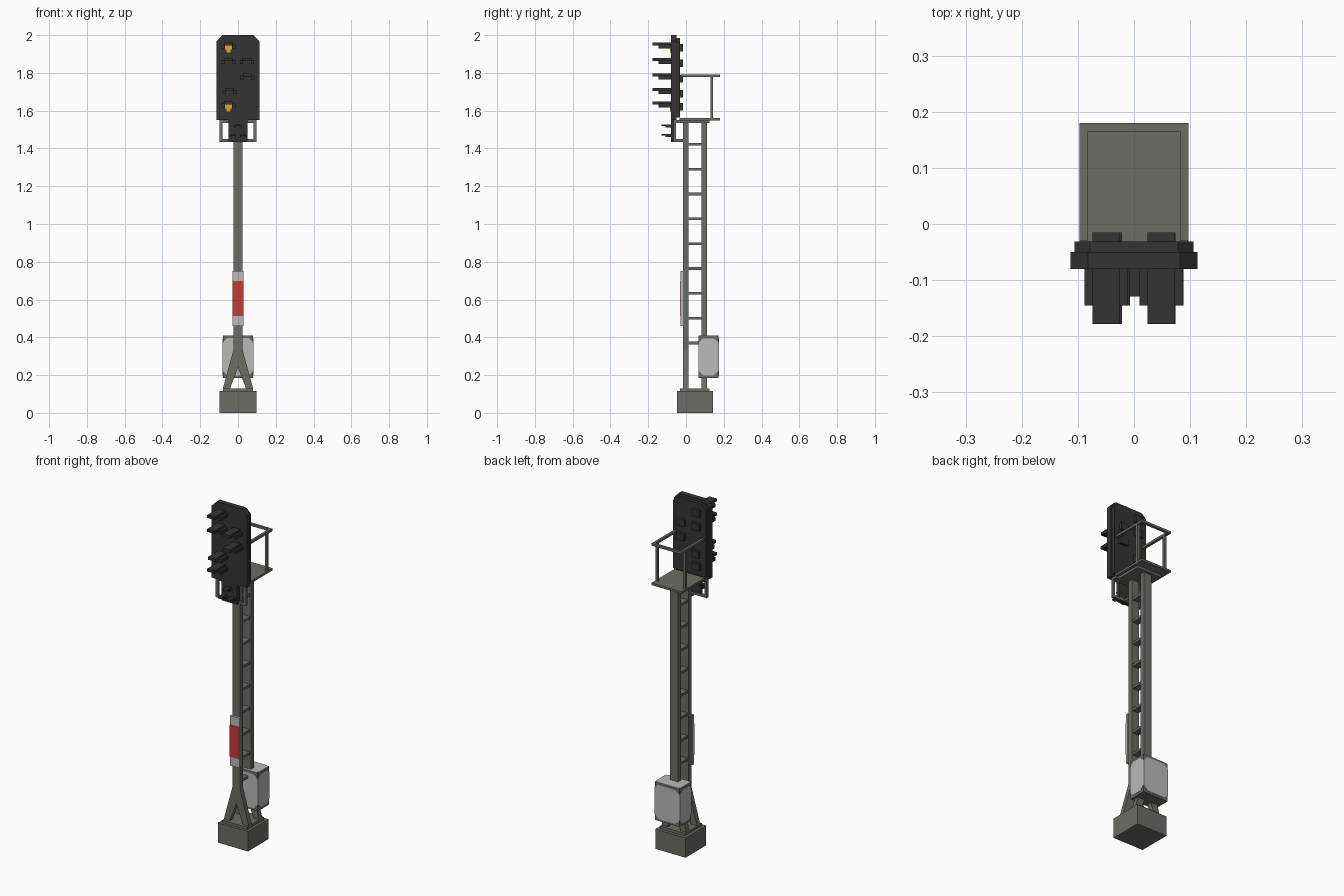
import bpy, bmesh
from mathutils import Vector

if "Cube" in bpy.data.objects:
    bpy.data.objects.remove(bpy.data.objects["Cube"])


def material(name, rgb):
    m = bpy.data.materials.new(name)
    m.diffuse_color = (*rgb, 1)
    m.use_nodes = True
    m.node_tree.nodes["Principled BSDF"].inputs["Base Color"].default_value = m.diffuse_color
    return m


GREY = material("steel grey", (0.15, 0.153, 0.13))
DARK = material("housing black", (0.034, 0.034, 0.034))
LIGHT = material("light grey", (0.48, 0.49, 0.48))
RED = material("sign red", (0.58, 0.04, 0.04))
YELLOW = material("lamp yellow", (0.75, 0.40, 0.02))


def prism(name, pts, direction, mat):
    """Extrude a planar polygon along a direction vector."""
    bm = bmesh.new()
    face = bm.faces.new([bm.verts.new(p) for p in pts])
    ext = bmesh.ops.extrude_face_region(bm, geom=[face])["geom"]
    bmesh.ops.translate(bm, vec=Vector(direction),
                        verts=[v for v in ext if isinstance(v, bmesh.types.BMVert)])
    bmesh.ops.recalc_face_normals(bm, faces=bm.faces)
    me = bpy.data.meshes.new(name)
    bm.to_mesh(me)
    bm.free()
    me.materials.append(mat)
    ob = bpy.data.objects.new(name, me)
    bpy.context.collection.objects.link(ob)
    return ob


def box(name, x, y, z, mat):
    pts = [(x[0], y[0], z[0]), (x[1], y[0], z[0]), (x[1], y[1], z[0]), (x[0], y[1], z[0])]
    return prism(name, pts, (0, 0, z[1] - z[0]), mat)


def front_prism(name, xz, y0, y1, mat):
    return prism(name, [(x, y0, z) for x, z in xz], (0, y1 - y0, 0), mat)


def octagon(a, b, c):
    """Rectangle with cut corners, half sizes a and b."""
    return [(-a + c, -b), (a - c, -b), (a, -b + c), (a, b - c),
            (a - c, b), (-a + c, b), (-a, b - c), (-a, -b + c)]


# Foundation
box("foundation", (-0.097, 0.097), (-0.047, 0.143), (0, 0.115), GREY)
box("foot_plate", (-0.08, 0.08), (-0.032, 0.125), (0.115, 0.13), GREY)

# Twin posts with split legs
for label, y0, y1 in (("front", -0.016, 0.012), ("rear", 0.082, 0.11)):
    box(label + "_post", (-0.025, 0.025), (y0, y1), (0.33, 1.54), GREY)
    for s, side in ((-1, "left"), (1, "right")):
        leg = [(0.025, 0.33), (0, 0.33), (0, 0.24), (0.042, 0.13), (0.08, 0.13)]
        front_prism(f"{label}_leg_{side}", [(s * x, z) for x, z in leg], y0, y1, GREY)

# Ladder rungs between the posts
for i in range(9):
    z = 0.37 + i * 0.1315
    box("rung", (-0.02, 0.02), (0.012, 0.082), (z - 0.007, z + 0.007), GREY)

# Mast sign: red field between pale ends
box("mast_sign", (-0.03, 0.03), (-0.03, -0.016), (0.46, 0.75), LIGHT)
box("sign_red_field", (-0.03, 0.03), (-0.033, -0.03), (0.512, 0.697), RED)

# Cabinet with pale panels that leave the corners bare
CX, CY, CZ = 0.082, 0.055, 0.112
cy, cz = 0.12, 0.297
box("cabinet", (-CX + 0.002, CX - 0.002), (cy - CY + 0.002, cy + CY - 0.002),
    (cz - CZ, cz + CZ - 0.002), GREY)
for s in (-1, 1):
    prism("cabinet_face_panel", [(u, cy + s * (CY - 0.002), cz + v) for u, v in octagon(CX - 0.002, CZ - 0.012, 0.024)],
          (0, s * 0.002, 0), LIGHT)
    prism("cabinet_side_panel", [(s * (CX - 0.002), cy + u, cz + v) for u, v in octagon(CY - 0.002, CZ - 0.014, 0.024)],
          (s * 0.002, 0, 0), LIGHT)
prism("cabinet_top_panel", [(u, cy + v, cz + CZ - 0.002) for u, v in octagon(CX - 0.002, CY - 0.002, 0.012)],
      (0, 0, 0.002), LIGHT)

# Service platform and railing
box("platform_bearer", (-0.08, 0.08), (-0.032, 0.125), (1.535, 1.549), GREY)
box("platform", (-0.097, 0.097), (-0.035, 0.18), (1.549, 1.561), GREY)
box("rail_back", (-0.097, 0.097), (0.165, 0.18), (1.778, 1.791), GREY)
for s in (-1, 1):
    x = sorted((s * 0.082, s * 0.097))
    box("rail_side", x, (-0.03, 0.165), (1.778, 1.791), GREY)
    box("rail_post", x, (0.129, 0.144), (1.561, 1.778), GREY)

# Main signal head
front_prism("signal_board", [(-0.113, 1.55), (0.113, 1.55), (0.113, 1.968), (0.082, 2.0),
                             (-0.082, 2.0), (-0.113, 1.968)], -0.08, -0.05, DARK)
front_prism("signal_back", [(-0.106, 1.565), (0.106, 1.565), (0.106, 1.96), (0.078, 1.985),
                            (-0.078, 1.985), (-0.106, 1.96)], -0.05, -0.031, DARK)


def hood(x, z, lit):
    """Stepped lamp hood with a lamp box behind the board."""
    box("hood_top", (x - 0.024, x + 0.024), (-0.178, -0.08), (z - 0.012, z + 0.004), DARK)
    for s in (-1, 1):
        xs = sorted((x + s * 0.022, x + s * 0.038))
        box("hood_wing", xs, (-0.145, -0.08), (z - 0.028, z - 0.008), DARK)
    box("lamp_box", (x - 0.024, x + 0.024), (-0.031, -0.015), (z - 0.045, z - 0.005), DARK)
    if lit:
        lens = [(-0.019, -0.012), (0.019, -0.012), (0.019, -0.033), (0.010, -0.033),
                (0.010, -0.05), (-0.010, -0.05), (-0.010, -0.033), (-0.019, -0.033)]
        front_prism("lit_lens", [(x + u, z + v) for u, v in lens], -0.086, -0.08, YELLOW)


for x, z, lit in ((-0.05, 1.957, True), (-0.05, 1.876, False), (0.048, 1.876, False),
                  (0.05, 1.793, False), (-0.045, 1.715, False), (-0.05, 1.645, True)):
    hood(x, z, lit)

# Small lower signal
box("lower_signal", (-0.051, 0.051), (-0.08, -0.055), (1.435, 1.55), DARK)
for x, z in ((0, 1.523), (-0.028, 1.472), (0.028, 1.472)):
    box("lower_hood", (x - 0.011, x + 0.011), (-0.129, -0.08), (z - 0.004, z + 0.004), DARK)
    for s in (-1, 1):
        xs = sorted((x + s * 0.011, x + s * 0.018))
        box("lower_hood_wing", xs, (-0.108, -0.08), (z - 0.012, z), DARK)

# Hanging bracket carrying the lower signal
box("bracket_bar", (-0.097, 0.097), (-0.066, -0.052), (1.435, 1.449), GREY)
box("bracket_arm", (-0.02, 0.02), (-0.052, -0.016), (1.435, 1.449), GREY)
box("bracket_top", (-0.097, 0.097), (-0.066, -0.03), (1.536, 1.55), GREY)
for s in (-1, 1):
    box("bracket_hanger", sorted((s * 0.083, s * 0.097)), (-0.066, -0.052), (1.449, 1.536), GREY)
